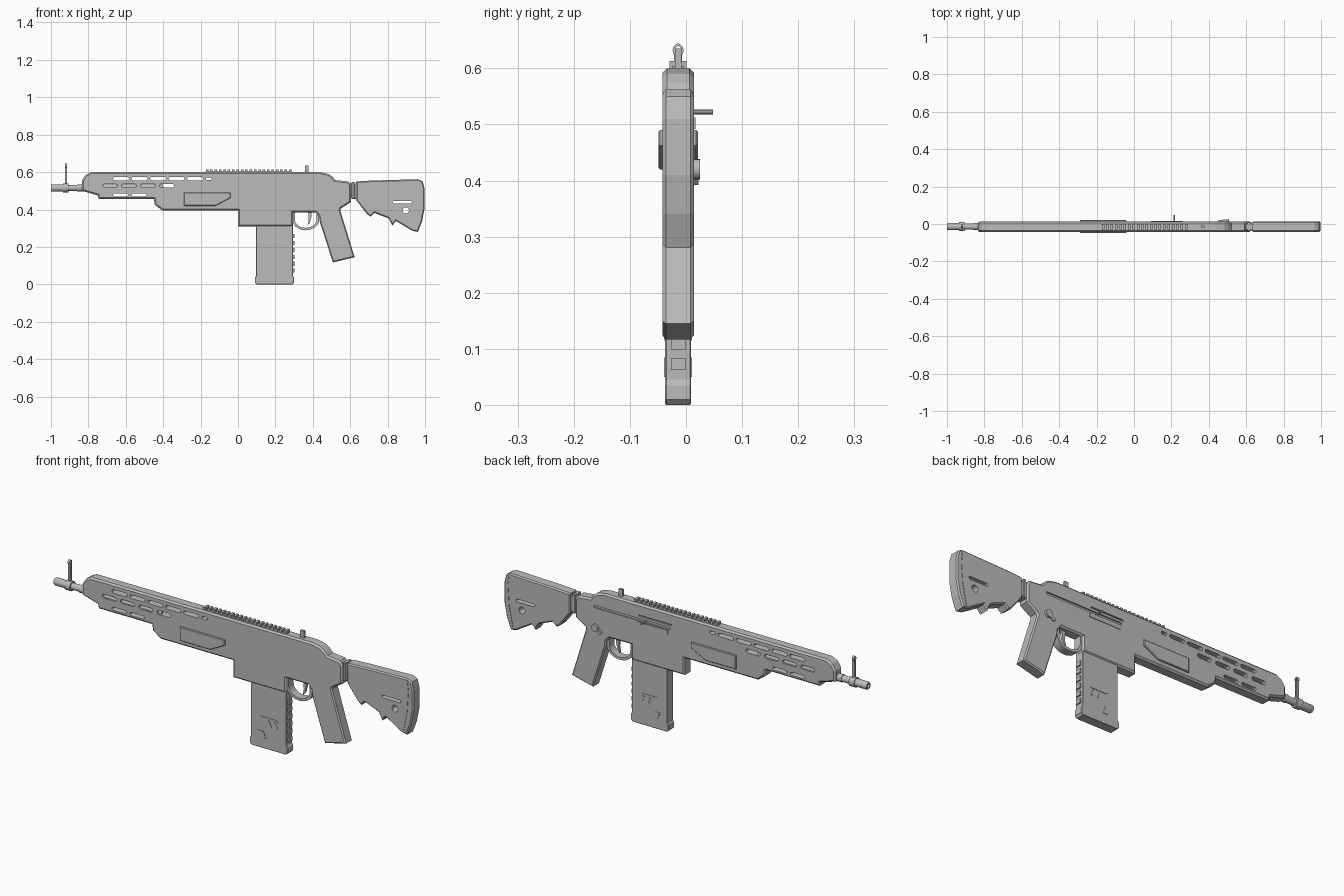
import bpy, bmesh, math
from mathutils import Matrix, Vector

if "Cube" in bpy.data.objects:
    bpy.data.objects.remove(bpy.data.objects["Cube"])

YC, HW = -0.014, 0.028          # centre plane and half width of the body
mat = bpy.data.materials.new("plain grey")
mat.diffuse_color = (0.5, 0.5, 0.5, 1)
mat.use_nodes = True
mat.node_tree.nodes["Principled BSDF"].inputs["Base Color"].default_value = mat.diffuse_color


def finish(name, bm, smooth=False):
    bmesh.ops.recalc_face_normals(bm, faces=bm.faces[:])
    me = bpy.data.meshes.new(name)
    bm.to_mesh(me)
    bm.free()
    me.materials.append(mat)
    ob = bpy.data.objects.new(name, me)
    bpy.context.collection.objects.link(ob)
    if smooth:
        bpy.ops.object.select_all(action='DESELECT')
        ob.select_set(True)
        bpy.context.view_layer.objects.active = ob
        bpy.ops.object.shade_smooth_by_angle(angle=math.radians(35))
    return ob


def prism(name, outlines, y0, y1, chamfer=0.0, smooth=False):
    """Extrude (x, z) outlines from y0 to y1, chamfering both rims."""
    bm = bmesh.new()
    rims = []
    for pts in outlines:
        a = [bm.verts.new((x, y0, z)) for x, z in pts]
        b = [bm.verts.new((x, y1, z)) for x, z in pts]
        caps = [bm.faces.new(a), bm.faces.new(b)]
        rims += [e for f in caps for e in f.edges]
        n = len(pts)
        for i in range(n):
            j = (i + 1) % n
            bm.faces.new((a[i], a[j], b[j], b[i]))
    bmesh.ops.recalc_face_normals(bm, faces=bm.faces[:])
    if chamfer:
        bmesh.ops.bevel(bm, geom=rims, offset=chamfer, segments=1,
                        affect='EDGES', clamp_overlap=False)
    return finish(name, bm, smooth)


def rect(x0, x1, z0, z1):
    return [(x0, z0), (x1, z0), (x1, z1), (x0, z1)]


def slot(x0, x1, z, r, n=6):
    """Round-ended slot outline."""
    out = []
    for cx, start in ((x1 - r, -90), (x0 + r, 90)):
        for i in range(n + 1):
            t = math.radians(start + 180 * i / n)
            out.append((cx + r * math.cos(t), z + r * math.sin(t)))
    return out


def circle(cx, cz, r, n=20):
    return [(cx + r * math.cos(2 * math.pi * i / n),
             cz + r * math.sin(2 * math.pi * i / n)) for i in range(n)]


def boxes(name, items):
    """Axis boxes given as (x0, x1, y0, y1, z0, z1)."""
    bm = bmesh.new()
    for x0, x1, y0, y1, z0, z1 in items:
        m = Matrix.Translation(((x0 + x1) / 2, (y0 + y1) / 2, (z0 + z1) / 2)) \
            @ Matrix.Diagonal((x1 - x0, y1 - y0, z1 - z0, 1))
        bmesh.ops.create_cube(bm, size=1, matrix=m)
    return finish(name, bm)


def lathe(name, profile, z, n=20):
    """Turn a closed (x, radius) profile around a lengthwise axis."""
    bm = bmesh.new()
    rings = [[bm.verts.new((x, YC + r * math.cos(2 * math.pi * i / n),
                            z + r * math.sin(2 * math.pi * i / n)))
              for i in range(n)] for x, r in profile]
    for k in range(len(rings)):
        a, b = rings[k], rings[(k + 1) % len(rings)]
        for i in range(n):
            j = (i + 1) % n
            bm.faces.new((a[i], a[j], b[j], b[i]))
    return finish(name, bm, True)


def cut(ob, cutter):
    cutter.hide_render = True
    cutter.hide_viewport = True
    m = ob.modifiers.new("cut", 'BOOLEAN')
    m.operation, m.solver, m.object = 'DIFFERENCE', 'EXACT', cutter


# Handguard and receiver in one shell
body = prism("receiver_and_handguard", [[
    (-0.835, 0.50), (-0.835, 0.555), (-0.815, 0.585), (-0.785, 0.60),
    (0.44, 0.60), (0.485, 0.59), (0.505, 0.575), (0.52, 0.557), (0.59, 0.55),
    (0.605, 0.53), (0.605, 0.44), (0.55, 0.405), (0.54, 0.37), (0.44, 0.355),
    (0.415, 0.385), (0.295, 0.385), (0.295, 0.31), (0.0, 0.31), (0.0, 0.395),
    (-0.405, 0.395), (-0.445, 0.425), (-0.45, 0.455), (-0.745, 0.455),
    (-0.75, 0.475)]], YC - HW, YC + HW, 0.008)

# Vent slots through the handguard
vents = [slot(-0.668 + 0.099 * i, -0.583 + 0.099 * i, 0.565, 0.009) for i in range(5)]
vents += [slot(-0.172, -0.14, 0.565, 0.007)]
vents += [slot(-0.722 + 0.101 * i, -0.645 + 0.101 * i, 0.527, 0.010) for i in range(4)]
vents += [slot(-0.668 + 0.099 * i, -0.588 + 0.099 * i, 0.478, 0.008) for i in range(2)]
cut(body, prism("vent_cutter", vents, -0.1, 0.1))

# Bolt track and port grooves on the rear side
cut(body, prism("bolt_track_cutter",
                [rect(0.08, 0.50, 0.516, 0.528), rect(0.07, 0.25, 0.54, 0.546)],
                YC + HW - 0.007, 0.1))

# Raised side panels
panel = [(-0.29, 0.49), (-0.29, 0.42), (-0.12, 0.42), (-0.04, 0.462), (-0.04, 0.49)]
prism("side_panel", [panel], YC - HW - 0.007, YC + HW + 0.007, 0.003)
prism("port_cover", [rect(0.09, 0.26, 0.492, 0.512)], YC + HW - 0.004, YC + HW + 0.003)

# Barrel, muzzle sleeve and sight collar
lathe("barrel", [(-1.0, 0.010), (-1.0, 0.017), (-0.995, 0.019), (-0.935, 0.019),
                 (-0.935, 0.024), (-0.905, 0.024), (-0.905, 0.016), (-0.86, 0.016),
                 (-0.86, 0.019), (-0.40, 0.019), (-0.40, 0.010)], 0.515)

# Front sight post and ring
boxes("front_sight_post", [(-0.926, -0.914, YC + s * 0.0045 - 0.0025,
                            YC + s * 0.0045 + 0.0025, 0.53, 0.627) for s in (-1, 1)])
bm = bmesh.new()
ring = [(0.010 * math.sin(2 * math.pi * i / 12), 0.011 * math.cos(2 * math.pi * i / 12))
        for i in range(12)]
ring[0] = (0, 0.013)
loops = [[bm.verts.new((x, YC + a * k, 0.632 + b * k)) for a, b in ring]
         for x, k in ((-0.926, 1), (-0.914, 1), (-0.914, 0.6), (-0.926, 0.6))]
for k in range(4):
    for i in range(12):
        j = (i + 1) % 12
        bm.faces.new((loops[k][i], loops[k][j], loops[k - 3][j], loops[k - 3][i]))
finish("front_sight_ring", bm)

# Top rail teeth and rear sight
boxes("top_rail", [(-0.175, 0.29, YC - 0.010, YC + 0.010, 0.595, 0.604)] +
      [(-0.172 + 0.0234 * i, -0.159 + 0.0234 * i, YC - 0.015, YC + 0.015, 0.595, 0.613)
       for i in range(20)])
boxes("rear_sight", [(0.358, 0.378, YC - 0.006, YC + 0.006, 0.595, 0.635)])

# Magazine with flared base and rear ribs
MW = 0.023
prism("magazine", [[(0.097, 0.32), (0.097, 0.045), (0.09, 0.035), (0.09, 0.01),
                    (0.10, 0.0), (0.29, 0.0), (0.30, 0.01), (0.30, 0.035),
                    (0.294, 0.045), (0.294, 0.32)]], YC - MW, YC + MW, 0.002)
boxes("magazine_ribs", [(0.285, 0.301, YC - 0.013, YC + 0.013,
                         0.062 + 0.037 * i, 0.084 + 0.037 * i) for i in range(6)])
bars = [[(x, z), (x + w, z), (x + w - 0.012, z + h), (x - 0.012, z + h)]
        for x, z, w, h in ((0.15, 0.05, 0.03, 0.035), (0.16, 0.15, 0.09, 0.008),
                           (0.20, 0.115, 0.012, 0.03), (0.235, 0.115, 0.012, 0.03))]
prism("magazine_grip_bars", bars, YC - MW - 0.002, YC + MW + 0.002)

# Trigger guard and trigger
arc = [math.radians(180 + 15 * i) for i in range(13)]
guard = [(0.362 + 0.072 * math.cos(t), 0.345 + 0.056 * math.sin(t)) for t in arc]
guard += [(0.434, 0.39), (0.42, 0.39)]
guard += [(0.362 + 0.058 * math.cos(t), 0.345 + 0.043 * math.sin(t)) for t in reversed(arc)]
guard += [(0.304, 0.39), (0.29, 0.39)]
prism("trigger_guard", [guard], YC - 0.02, YC + 0.02, 0.0, True)
prism("trigger", [[(0.375, 0.39), (0.395, 0.39), (0.392, 0.36), (0.385, 0.33),
                   (0.372, 0.315), (0.378, 0.345)]], YC - 0.006, YC + 0.006)

# Pistol grip
prism("grip", [[(0.43, 0.39), (0.437, 0.335), (0.507, 0.117), (0.624, 0.145),
                (0.545, 0.40)]], YC - HW, YC + HW, 0.006)

# Stock with slot and hole, joined by a short neck
stock = prism("stock", [[
    (0.632, 0.55), (0.72, 0.555), (0.965, 0.562), (0.988, 0.55), (0.998, 0.51),
    (0.998, 0.41), (0.985, 0.34), (0.962, 0.28), (0.93, 0.287), (0.845, 0.338),
    (0.825, 0.315), (0.805, 0.352), (0.73, 0.382), (0.71, 0.362), (0.69, 0.375),
    (0.632, 0.45)]], YC - HW, YC + HW, 0.006)
cut(stock, prism("stock_cutter", [slot(0.825, 0.93, 0.438, 0.007),
                                  circle(0.897, 0.395, 0.017)], -0.1, 0.1))
# Fine seam in front of the butt pad
seam = [(0.960, 0.60), (0.972, 0.50), (0.965, 0.40), (0.935, 0.25)]
seam += [(x + 0.004, z) for x, z in reversed(seam)]
for side, (a, b) in {"front": (-0.1, YC - HW + 0.002), "rear": (YC + HW - 0.002, 0.1)}.items():
    cut(stock, prism("seam_cutter_" + side, [seam], a, b))
prism("stock_neck", [[(0.59, 0.54), (0.65, 0.54), (0.65, 0.47), (0.63, 0.455),
                      (0.59, 0.47)]], YC - 0.021, YC + 0.021, 0.006)
prism("neck_collar", [rect(0.607, 0.622, 0.455, 0.548)], YC - 0.025, YC + 0.025, 0.003)

# Rear-side charging handle and selector lever
prism("charging_handle", [circle(0.215, 0.522, 0.005, 10)], 0.0, 0.048, 0.0, True)
prism("selector_pivot", [circle(0.49, 0.42, 0.018)], 0.005, 0.025, 0.0, True)
prism("selector_lever", [[(0.48, 0.432), (0.50, 0.43), (0.465, 0.392), (0.452, 0.40)]],
      0.005, 0.022)
